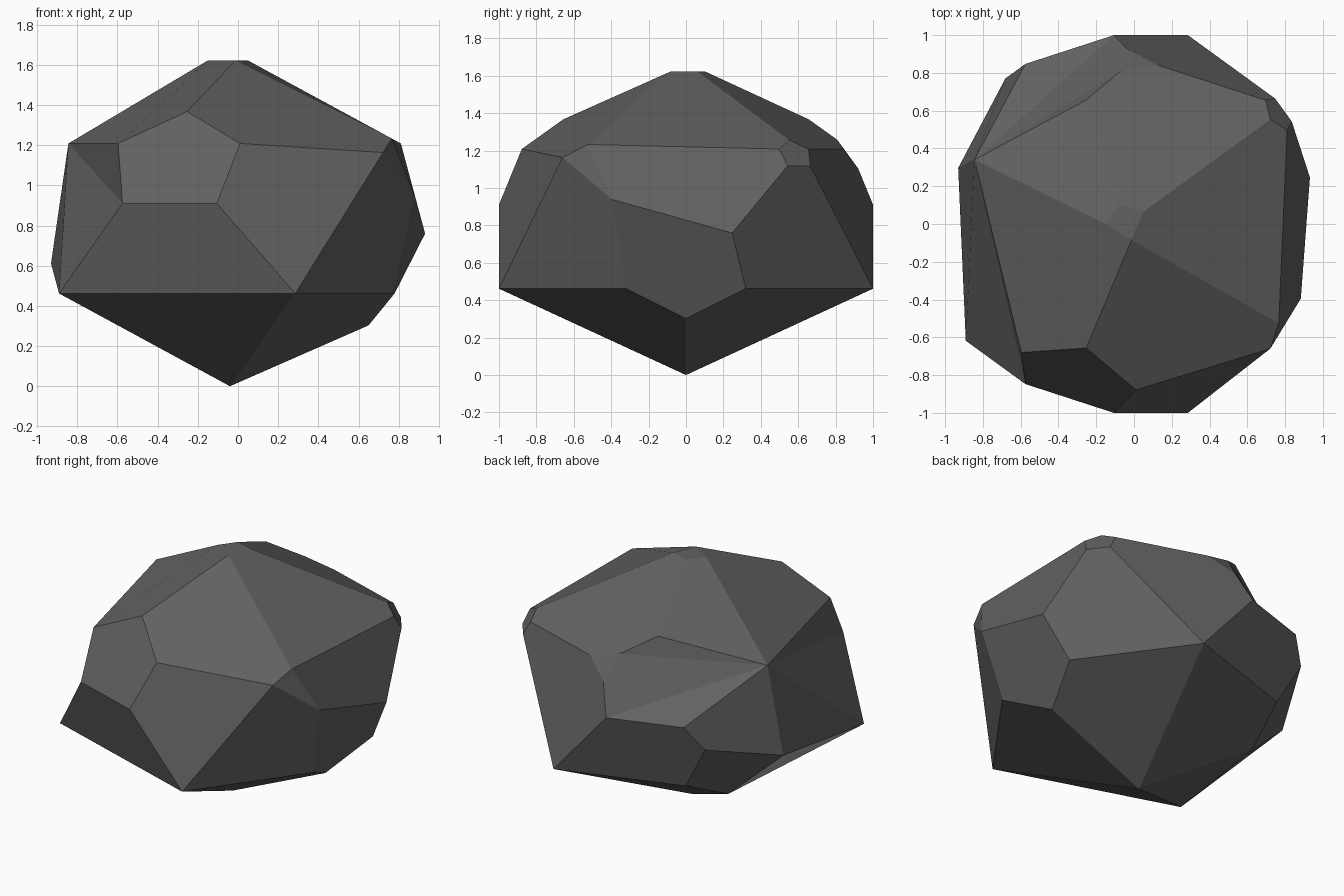
import bpy, bmesh, math
from mathutils import Vector

if "Cube" in bpy.data.objects:
    bpy.data.objects.remove(bpy.data.objects["Cube"])

HEIGHT, RADIUS, SHIFT = 1.67, 1.0515, -0.04
BIG, SMALL = 0.395, 0.12

bm = bmesh.new()


def ring_point(deg, z):
    a = math.radians(deg)
    return Vector((SHIFT + RADIUS * math.cos(a), RADIUS * math.sin(a), z))


def nearest(co, count=1):
    co = Vector(co)
    found = sorted(bm.verts, key=lambda v: (v.co - co).length)[:count]
    return found[0] if count == 1 else found


def split(a, b):
    """Cut the face shared by two corners along a straight crease."""
    for f in set(a.link_faces) & set(b.link_faces):
        if not any(b in e.verts for e in a.link_edges):
            bmesh.utils.face_split(f, a, b)
            return


def chip(co, size):
    """Slice a corner off at a fixed distance along each of its edges."""
    v = nearest(co)
    faces = list(v.link_faces)
    new = [bmesh.utils.edge_split(e, v, size / e.calc_length())[1]
           for e in list(v.link_edges)]
    for f in faces:
        a, b = [p for p in new if p in f.verts]
        bmesh.utils.face_split(f, a, b)
    bmesh.ops.dissolve_verts(bm, verts=[v])


def fuse(co):
    """Collapse the two corners either side of a point into one."""
    pair = nearest(co, 2)
    mid = (pair[0].co + pair[1].co) / 2
    bmesh.ops.pointmerge(bm, verts=pair, merge_co=mid)


# squashed twenty-sided base stone
low, high = HEIGHT * 0.2764, HEIGHT * 0.7236
top = Vector((SHIFT, 0, HEIGHT))
bm.verts.new((SHIFT, 0, 0))
bm.verts.new(top)
for i in range(5):
    bm.verts.new(ring_point(72 * i, low))
    bm.verts.new(ring_point(72 * i + 36, high))
bmesh.ops.convex_hull(bm, input=bm.verts[:])

# chipped corners, large and small
for deg, z in ((0, low), (144, low), (108, high), (-108, high)):
    chip(ring_point(deg, z), BIG)
for co in (top, ring_point(36, high), ring_point(-36, high), (0.01, 0.88, 1.21)):
    chip(co, SMALL)

# worn corners fused together
for co in ((-0.01, -0.085, 1.62), (0.765, -0.525, 1.235), (0.715, -0.66, 1.16),
           (0.88, -0.39, 0.94), (-0.93, 0.295, 0.61), (-0.84, 0.34, 1.21)):
    fuse(co)

# creases in the hollow faces on the left side
left = nearest((-0.84, 0.34, 1.21))
for co in ((-0.57, -0.85, 0.91), (-0.07, 0.96, 1.0), (-0.08, 0.81, 1.26)):
    split(left, nearest(co))

bmesh.ops.recalc_face_normals(bm, faces=bm.faces[:])
mesh = bpy.data.meshes.new("rock")
bm.to_mesh(mesh)
bm.free()

stone = bpy.data.materials.new("dark grey stone")
stone.diffuse_color = (0.12, 0.12, 0.12, 1)
stone.use_nodes = True
stone.node_tree.nodes["Principled BSDF"].inputs["Base Color"].default_value = stone.diffuse_color
mesh.materials.append(stone)
rock = bpy.data.objects.new("rock", mesh)
bpy.context.collection.objects.link(rock)
